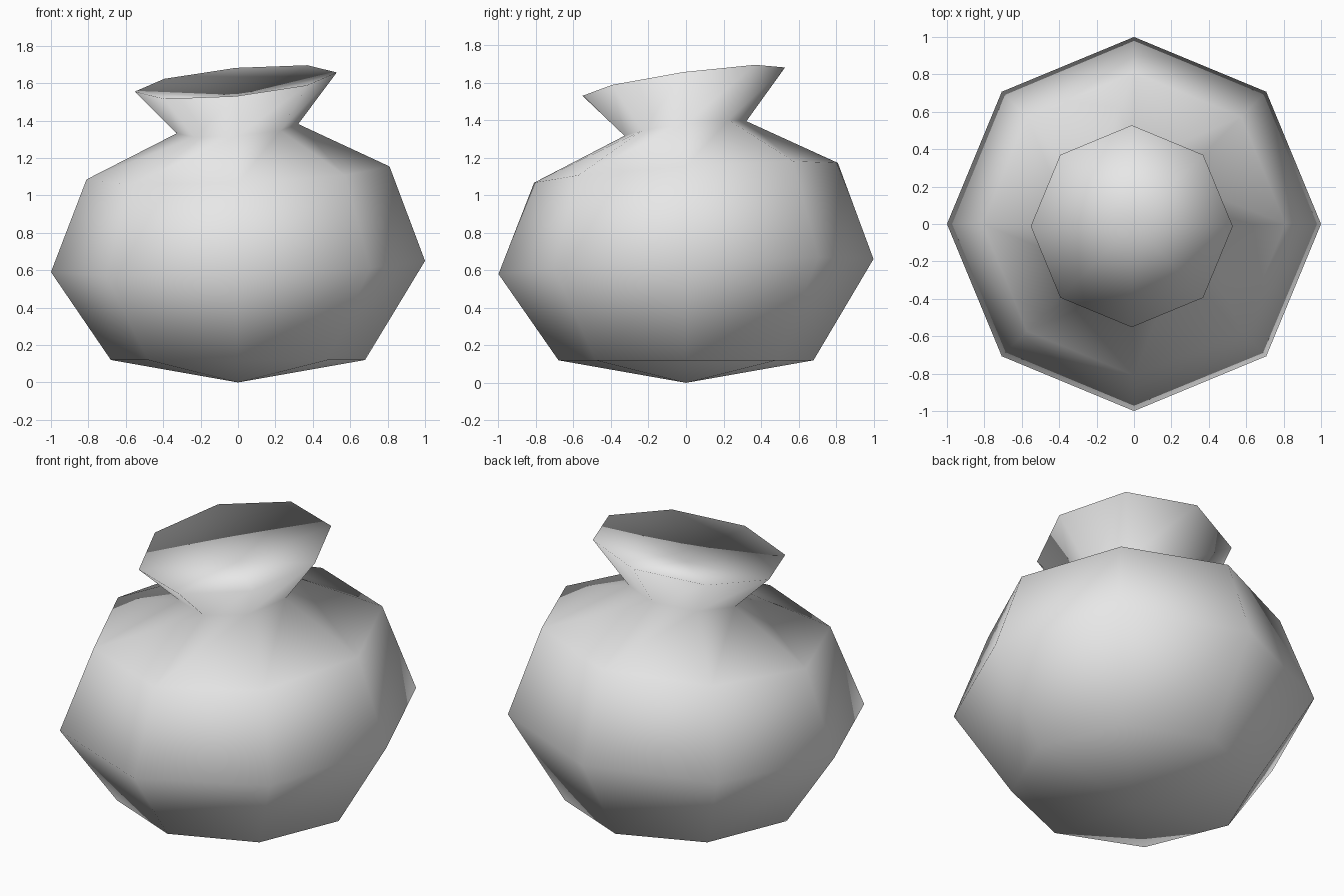
import bpy, bmesh, math

cube = bpy.data.objects.get("Cube")
if cube:
    bpy.data.objects.remove(cube, do_unlink=True)

clay = bpy.data.materials.new("light_grey_clay")
clay.use_nodes = True
GREY = (0.8, 0.8, 0.8, 1)
clay.diffuse_color = GREY
clay.node_tree.nodes["Principled BSDF"].inputs["Base Color"].default_value = GREY

SIDES = 8
# Each ring: radius, height, rise along x, rise along y, centre shift
RINGS = [
    (0.68, 0.12, 0.0, 0.0, 0.0),         # foot
    (1.0, 0.62, 0.03, 0.04, 0.0),        # belly
    (0.81, 1.12, 0.043, 0.065, 0.0),     # shoulder
    (0.325, 1.357, 0.077, 0.12, -0.003), # neck
    (0.54, 1.609, 0.095, 0.14, -0.012),  # rim
]


def add_ring(bm, radius, height, rise_x, rise_y, shift):
    """Add one gently tilted ring of vertices."""
    ring = []
    for i in range(SIDES):
        a = math.tau * i / SIDES
        x = radius * math.cos(a) + shift
        y = radius * math.sin(a) + shift
        ring.append(bm.verts.new((x, y, height + rise_x * x + rise_y * y)))
    return ring


bm = bmesh.new()
rings = [add_ring(bm, *r) for r in RINGS]
base_point = bm.verts.new((0, 0, 0))
mouth_point = bm.verts.new((0, 0, 1.52))

# Wall between rings, pointed base and shallow sunken mouth
for i in range(SIDES):
    j = (i + 1) % SIDES
    for low, high in zip(rings, rings[1:]):
        bm.faces.new((low[i], low[j], high[j], high[i]))
    bm.faces.new((base_point, rings[0][j], rings[0][i]))
    bm.faces.new((mouth_point, rings[-1][i], rings[-1][j]))
for face in bm.faces:
    face.smooth = True

mesh = bpy.data.meshes.new("pot")
bm.to_mesh(mesh)
bm.free()
mesh.materials.append(clay)
bpy.context.collection.objects.link(bpy.data.objects.new("pot", mesh))
